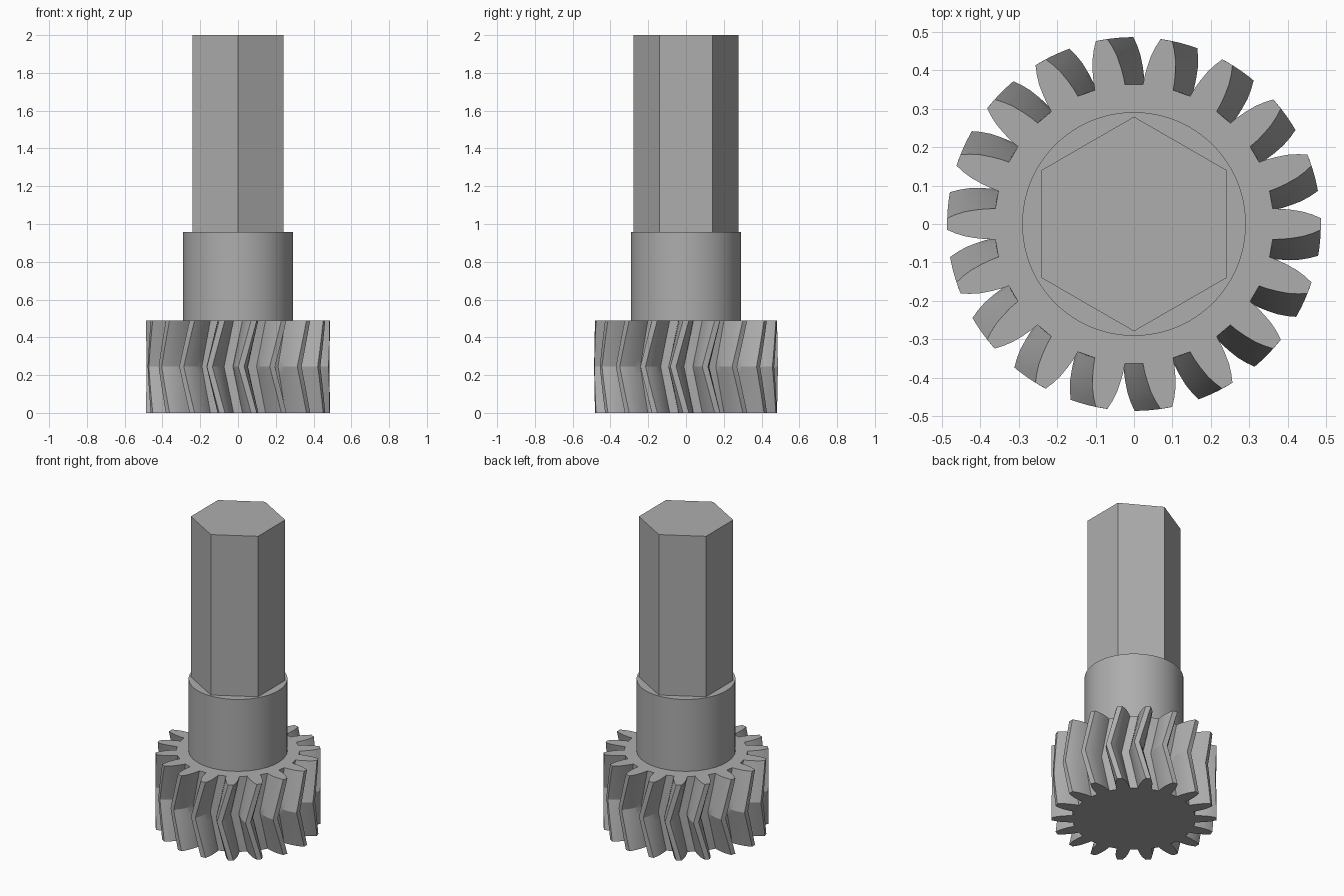
import bpy
import bmesh
from math import cos, sin, pi, radians

cube = bpy.data.objects.get("Cube")
if cube:
    bpy.data.objects.remove(cube, do_unlink=True)

TEETH = 18
GEAR_TOP = 0.49
TWIST = radians(-8.0)      # turn of the tooth at mid height
LEVELS = 12                # layers along the gear height
# Half a tooth: radius and half angle in degrees, root to tip
FLANK = [(0.363, 6.3), (0.385, 5.9), (0.41, 5.2), (0.44, 4.2), (0.465, 3.0), (0.486, 1.8)]

steel = bpy.data.materials.new("grey steel")
steel.use_nodes = True
colour = (0.42, 0.42, 0.42, 1.0)
steel.diffuse_color = colour
steel.node_tree.nodes["Principled BSDF"].inputs["Base Color"].default_value = colour


def finish(name, bm, angle=25):
    """Turn a bmesh into a named, shaded object."""
    bmesh.ops.recalc_face_normals(bm, faces=bm.faces)
    mesh = bpy.data.meshes.new(name)
    bm.to_mesh(mesh)
    bm.free()
    mesh.materials.append(steel)
    obj = bpy.data.objects.new(name, mesh)
    bpy.context.collection.objects.link(obj)
    bpy.ops.object.select_all(action="DESELECT")
    obj.select_set(True)
    bpy.context.view_layer.objects.active = obj
    bpy.ops.object.shade_smooth_by_angle(angle=radians(angle))
    return obj


def loft(name, rings):
    """Skin matching rings of points and cap both ends."""
    bm = bmesh.new()
    loops = [[bm.verts.new(p) for p in ring] for ring in rings]
    for low, high in zip(loops, loops[1:]):
        for i in range(len(low)):
            j = (i + 1) % len(low)
            bm.faces.new((low[i], low[j], high[j], high[i]))
    bm.faces.new(loops[0][::-1])
    bm.faces.new(loops[-1])
    return finish(name, bm)


def prism(name, radius, sides, bottom, top, start=0.0):
    angles = [start + 2 * pi * i / sides for i in range(sides)]
    return loft(name, [[(radius * cos(a), radius * sin(a), z) for a in angles]
                       for z in (bottom, top)])


# Herringbone gear: the outline twists to mid height and back again
tooth = [(r, -a) for r, a in FLANK] + [(r, a) for r, a in reversed(FLANK)]
outline = [(r, radians(a) + 2 * pi * t / TEETH) for t in range(TEETH) for r, a in tooth]
gear_rings = []
for level in range(LEVELS + 1):
    f = level / LEVELS
    turn = TWIST * (1 - abs(2 * f - 1))
    gear_rings.append([(r * cos(a + turn), r * sin(a + turn), f * GEAR_TOP)
                       for r, a in outline])
loft("herringbone_gear", gear_rings)

# Round collar and hexagonal shaft
prism("round_collar", 0.291, 96, GEAR_TOP, 0.957)
prism("hexagonal_shaft", 0.279, 6, 0.957, 2.0, pi / 2)
